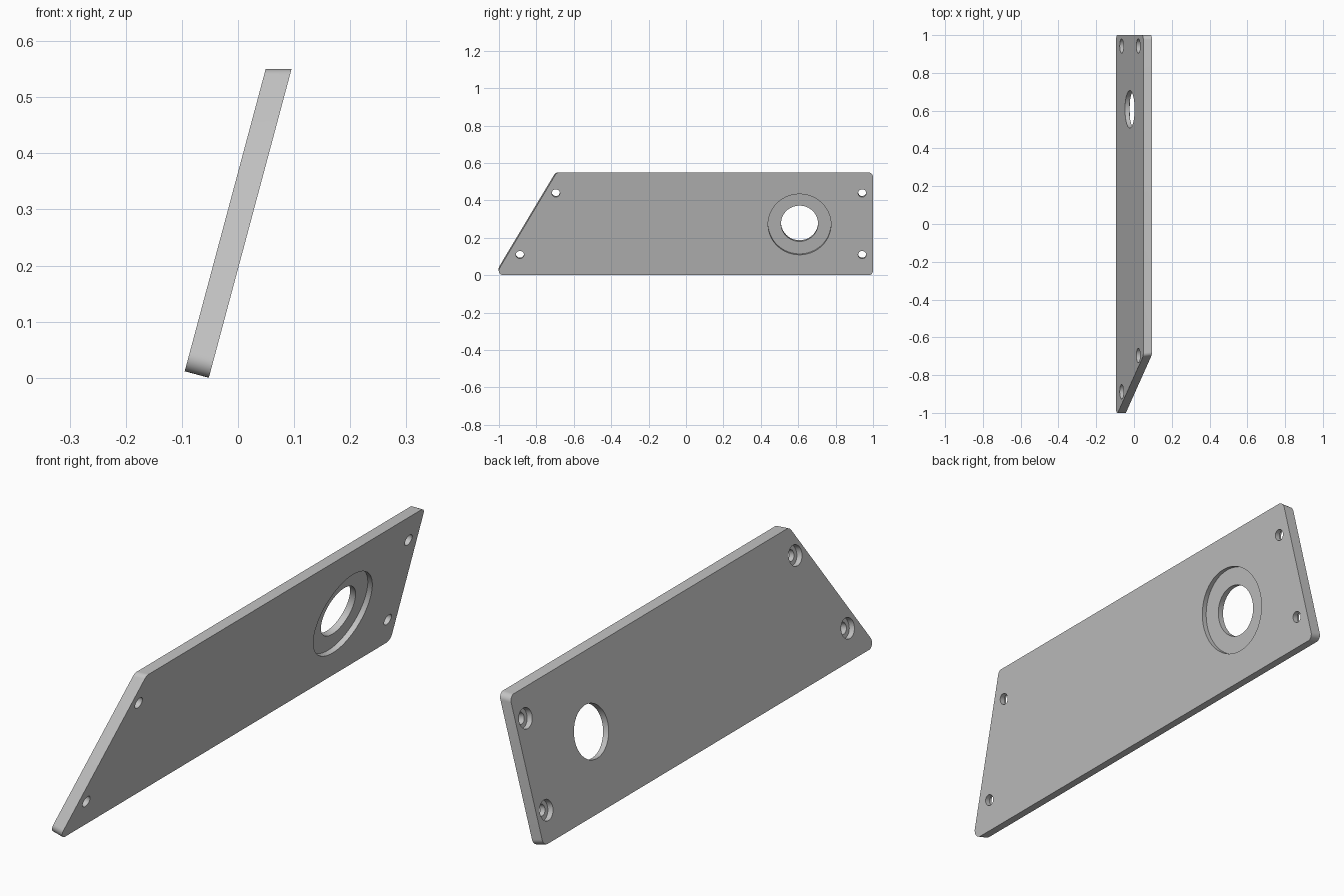
import bpy, bmesh, math
from mathutils import Matrix, Vector

if "Cube" in bpy.data.objects:
    bpy.data.objects.remove(bpy.data.objects["Cube"], do_unlink=True)

LEAN = math.radians(15)
THICK = 0.0445
TOP = 0.5694                 # plate height measured along its slope
SLANT = math.tan(math.radians(30))
RADIUS = 0.025
S, C = math.sin(LEAN), math.cos(LEAN)

# Plate frame: local x runs along the plate, y up the slope, z out of the face
FRAME = Matrix(((0, S, C, -0.052), (1, 0, 0, 0), (0, C, -S, 0), (0, 0, 0, 1)))

grey = bpy.data.materials.new("plain grey")
grey.use_nodes = True
colour = (0.55, 0.55, 0.55, 1)
grey.diffuse_color = colour
grey.node_tree.nodes["Principled BSDF"].inputs["Base Color"].default_value = colour


def new_object(name, bm):
    bmesh.ops.recalc_face_normals(bm, faces=bm.faces)
    mesh = bpy.data.meshes.new(name)
    bm.to_mesh(mesh)
    bm.free()
    obj = bpy.data.objects.new(name, mesh)
    bpy.context.collection.objects.link(obj)
    mesh.materials.append(grey)
    return obj


def rounded(corners, r, steps=8):
    """Outline with every corner replaced by an arc of radius r."""
    points = []
    for i, corner in enumerate(corners):
        p = Vector(corner)
        a = (Vector(corners[i - 1]) - p).normalized()
        b = (Vector(corners[(i + 1) % len(corners)]) - p).normalized()
        half = a.angle(b) / 2
        centre = p + (a + b).normalized() * r / math.sin(half)
        start = p + a * r / math.tan(half) - centre
        end = p + b * r / math.tan(half) - centre
        sweep = start.angle_signed(end)
        for k in range(steps + 1):
            turn = Matrix.Rotation(-sweep * k / steps, 2)
            points.append(centre + turn @ start)
    return points


def outline(top):
    x_top = -0.691 - (TOP - top) * SLANT
    x_bottom = -0.691 - TOP * SLANT
    return rounded([(x_bottom, 0), (1, 0), (1, top), (x_top, top)], RADIUS)


def cylinder(x, y, r, z0, z1):
    bm = bmesh.new()
    bmesh.ops.create_cone(bm, cap_ends=True, segments=64, radius1=r, radius2=r,
                          depth=z1 - z0,
                          matrix=Matrix.Translation((x, y, (z0 + z1) / 2)))
    return new_object("hole_cutter", bm)


# Leaning plate; the far face is shorter so the top edge ends up level
bm = bmesh.new()
near = [bm.verts.new((p.x, p.y, 0)) for p in outline(TOP)]
far = [bm.verts.new((p.x, p.y, -THICK))
       for p in outline(TOP - THICK * math.tan(LEAN))]
bm.faces.new(near)
bm.faces.new(far[::-1])
for i in range(len(near)):
    j = (i + 1) % len(near)
    bm.faces.new((near[i], far[i], far[j], near[j]))
plate = new_object("mounting_plate", bm)

# Large opening with a shallow recess on the near face
cutters = [cylinder(0.607, 0.281, 0.099, -0.1, 0.1),
           cylinder(0.607, 0.281, 0.168, -0.02, 0.1)]
# Four screw holes, counterbored from the far face
for x, y in ((-0.888, 0.113), (-0.696, 0.454), (0.942, 0.113), (0.942, 0.454)):
    cutters.append(cylinder(x, y, 0.0215, -0.1, 0.1))
    cutters.append(cylinder(x, y, 0.038, -0.1, -0.022))

for cutter in cutters:
    cut = plate.modifiers.new("cut", 'BOOLEAN')
    cut.operation = 'DIFFERENCE'
    cut.solver = 'EXACT'
    cut.object = cutter

# Bake the cuts and remove the cutters
bpy.context.view_layer.update()
depsgraph = bpy.context.evaluated_depsgraph_get()
cut_mesh = bpy.data.meshes.new_from_object(plate.evaluated_get(depsgraph))
plate.modifiers.clear()
plate.data = cut_mesh
for cutter in cutters:
    bpy.data.objects.remove(cutter, do_unlink=True)

# Tilt the plate into place
plate.data.transform(FRAME)
plate.data.materials.clear()
plate.data.materials.append(grey)

bpy.ops.object.select_all(action='DESELECT')
plate.select_set(True)
bpy.context.view_layer.objects.active = plate
bpy.ops.object.shade_smooth_by_angle(angle=math.radians(25))
